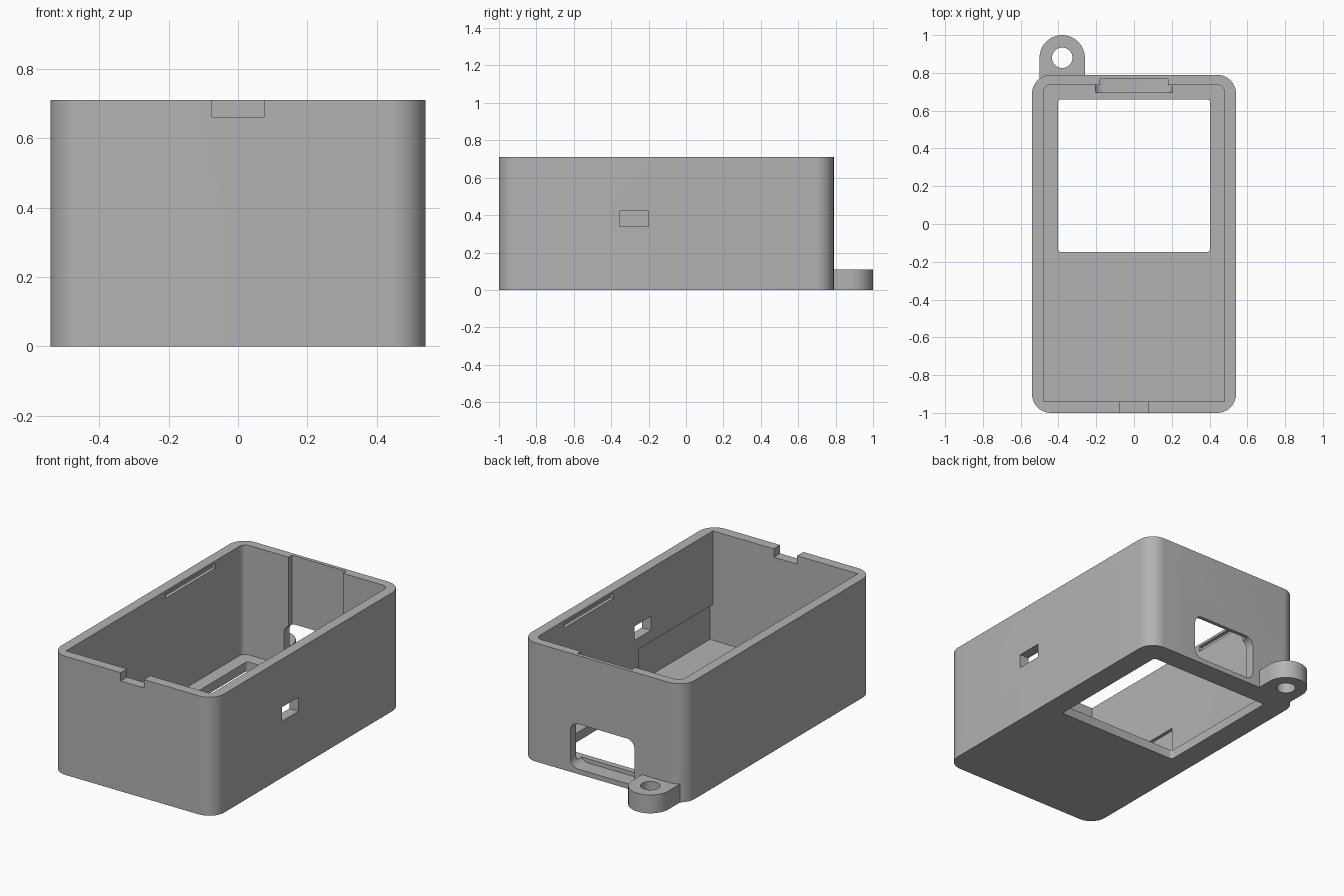
import bpy, bmesh, math
from mathutils import Vector, Matrix

cube = bpy.data.objects.get("Cube")
if cube:
    bpy.data.objects.remove(cube, do_unlink=True)

plastic = bpy.data.materials.new("grey plastic")
plastic.use_nodes = True
grey = (0.45, 0.45, 0.45, 1)
plastic.diffuse_color = grey
plastic.node_tree.nodes["Principled BSDF"].inputs["Base Color"].default_value = grey


def finish(name, bm):
    bmesh.ops.recalc_face_normals(bm, faces=bm.faces)
    mesh = bpy.data.meshes.new(name)
    bm.to_mesh(mesh)
    bm.free()
    mesh.materials.append(plastic)
    obj = bpy.data.objects.new(name, mesh)
    bpy.context.collection.objects.link(obj)
    return obj


def box(name, x, y, z, axis=None, radius=0, pick=None, segments=10):
    """Box from ranges; edges along one axis may be rounded."""
    bm = bmesh.new()
    lo, hi = Vector((x[0], y[0], z[0])), Vector((x[1], y[1], z[1]))
    bmesh.ops.create_cube(bm, size=1, matrix=Matrix.Translation((lo + hi) / 2)
                          @ Matrix.Diagonal((*(hi - lo), 1)))
    if radius:
        edges = []
        for e in bm.edges:
            a, b = (v.co for v in e.verts)
            if abs((a - b).normalized()[axis]) > 0.9 and (pick is None or pick((a + b) / 2)):
                edges.append(e)
        bmesh.ops.bevel(bm, geom=edges, offset=radius, segments=segments,
                        affect='EDGES', profile=0.5)
    return finish(name, bm)


def cylinder(name, x, y, z, radius):
    bm = bmesh.new()
    bmesh.ops.create_cone(bm, cap_ends=True, segments=48, radius1=radius, radius2=radius,
                          depth=z[1] - z[0],
                          matrix=Matrix.Translation((x, y, (z[0] + z[1]) / 2)))
    return finish(name, bm)


def combine(target, tool, operation='DIFFERENCE'):
    tool.hide_render = True
    mod = target.modifiers.new("cut", 'BOOLEAN')
    mod.operation, mod.solver, mod.object = operation, 'EXACT', tool
    bpy.ops.object.select_all(action='DESELECT')
    bpy.context.view_layer.objects.active = target
    target.select_set(True)
    bpy.ops.object.modifier_apply(modifier=mod.name)
    bpy.data.objects.remove(tool, do_unlink=True)


TOP, FLOOR = 0.71, 0.055
LUG_X, LUG_Y, LUG_R, LUG_TOP = -0.38, 0.88, 0.12, 0.11

# Rounded outer shell with the hanging lug on the back
case = box("case", (-0.54, 0.54), (-1, 0.79), (0, TOP), 2, 0.1)
lug = cylinder("lug", LUG_X, LUG_Y, (0, LUG_TOP), LUG_R)
neck = box("neck", (LUG_X - LUG_R, LUG_X + LUG_R), (0.75, LUG_Y), (0, LUG_TOP))
combine(lug, neck, 'UNION')
combine(case, lug, 'UNION')
combine(case, cylinder("lug_hole", LUG_X, LUG_Y, (-0.1, 0.3), 0.054))

# Open cavity, rounded only at the back corners
combine(case, box("cavity", (-0.48, 0.48), (-0.94, 0.737), (FLOOR, 1),
                  2, 0.04, lambda p: p.y > 0))

# Screen window in the floor
combine(case, box("window", (-0.403, 0.403), (-0.148, 0.66), (-0.1, 0.2), 2, 0.016, segments=4))

# Back connector port and the relief above it
combine(case, box("port", (-0.212, 0.212), (0.695, 0.9), (0.03, 0.3), 1, 0.05))
combine(case, box("port_relief", (-0.18, 0.18), (0.7, 0.768), (0.1, 1)))

# Front rim notch and side slot
combine(case, box("notch", (-0.077, 0.077), (-1.1, -0.9), (0.66, 1)))
combine(case, box("side_slot", (0.42, 0.7), (-0.355, -0.2), (0.338, 0.422)))

# Lid grooves and lower pockets inside both long walls
for side in (-1, 1):
    groove = sorted((side * 0.4, side * 0.5))
    combine(case, box("lid_groove", groove, (0, 0.47), (0.665, 0.695)))
    combine(case, box("pocket", groove, (-0.94, -0.24), (FLOOR, 0.27)))

bpy.context.view_layer.objects.active = case
case.select_set(True)
bpy.ops.object.shade_smooth_by_angle(angle=math.radians(30))
